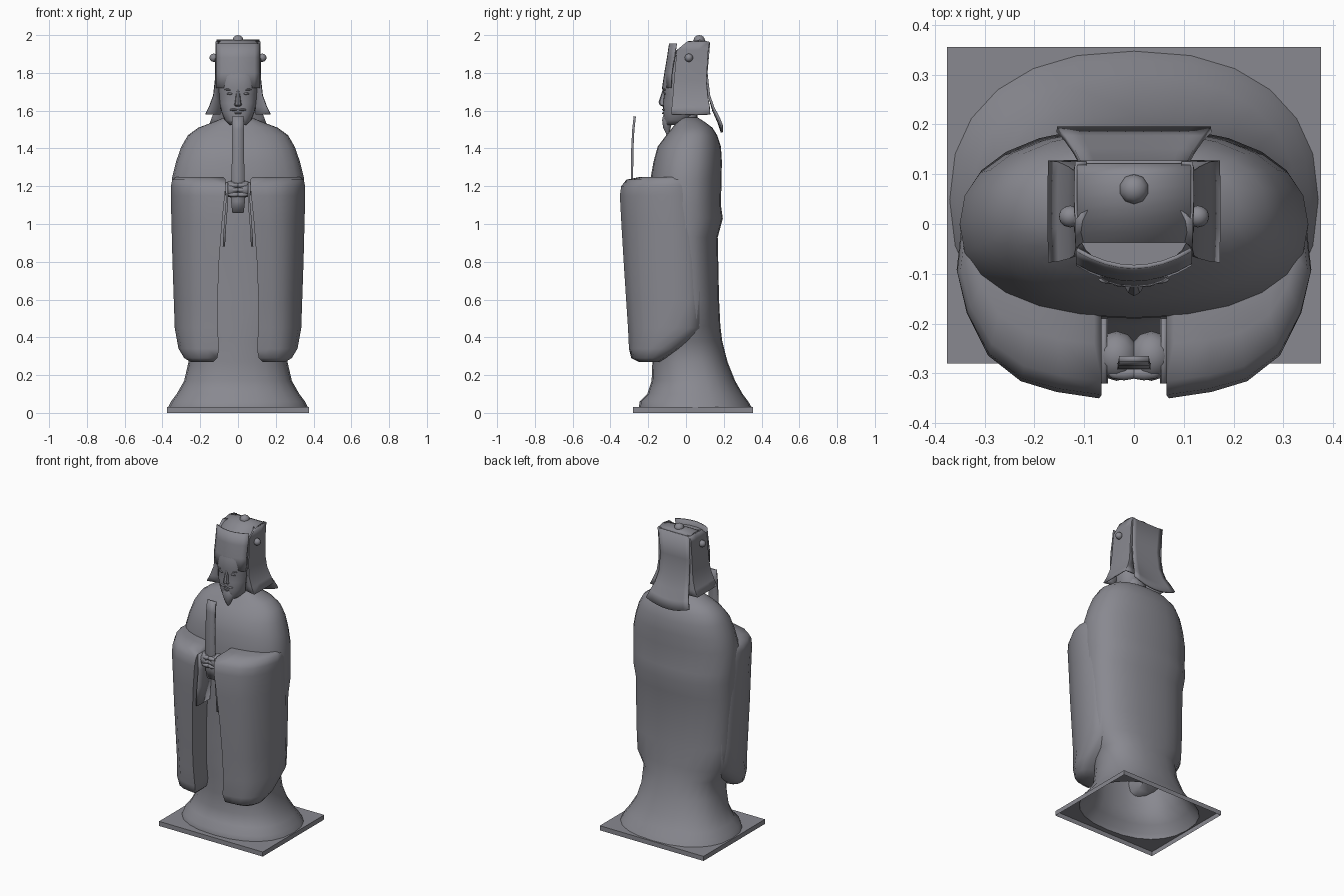
import bpy, bmesh
from math import sin, cos, pi, copysign, radians
from mathutils import Vector

cube = bpy.data.objects.get("Cube")
if cube:
    bpy.data.objects.remove(cube, do_unlink=True)

stone = bpy.data.materials.new("grey_stone")
stone.use_nodes = True
GREY = (0.25, 0.25, 0.28, 1)
stone.diffuse_color = GREY
stone.node_tree.nodes["Principled BSDF"].inputs["Base Color"].default_value = GREY


def finish(name, bm, angle=40):
    """Turn a bmesh into a smooth-shaded object."""
    bmesh.ops.recalc_face_normals(bm, faces=bm.faces[:])
    mesh = bpy.data.meshes.new(name)
    bm.to_mesh(mesh)
    bm.free()
    mesh.materials.append(stone)
    obj = bpy.data.objects.new(name, mesh)
    bpy.context.collection.objects.link(obj)
    bpy.ops.object.select_all(action="DESELECT")
    obj.select_set(True)
    bpy.context.view_layer.objects.active = obj
    bpy.ops.object.shade_smooth_by_angle(angle=radians(angle))
    return obj


def oval(z, half_width, front, back, power=2.3, count=24):
    """Rounded horizontal ring, symmetric in x."""
    mid, depth = (front + back) / 2, (back - front) / 2
    ring = []
    for i in range(count):
        c, s = cos(2 * pi * i / count), sin(2 * pi * i / count)
        ring.append(Vector((copysign(abs(c) ** (2 / power), c) * half_width,
                            copysign(abs(s) ** (2 / power), s) * depth + mid, z)))
    return ring


def loft(name, rings, bottom=True, top=True, angle=40):
    """Skin a stack of equal rings."""
    bm = bmesh.new()
    loops = [[bm.verts.new(p) for p in ring] for ring in rings]
    n = len(loops[0])
    for low, high in zip(loops, loops[1:]):
        for i in range(n):
            j = (i + 1) % n
            bm.faces.new((low[i], low[j], high[j], high[i]))
    if bottom:
        bm.faces.new(loops[0])
    if top:
        bm.faces.new(loops[-1])
    return finish(name, bm, angle)


def sheet(name, rows, thickness):
    """Cloth or panel made from rows of points."""
    bm = bmesh.new()
    grid = [[bm.verts.new(p) for p in row] for row in rows]
    for a, b in zip(grid, grid[1:]):
        for i in range(len(a) - 1):
            bm.faces.new((a[i], a[i + 1], b[i + 1], b[i]))
    obj = finish(name, bm)
    solid = obj.modifiers.new("thickness", "SOLIDIFY")
    solid.thickness = thickness
    solid.offset = 0
    return obj


def ball(name, place, size, segments=12):
    bm = bmesh.new()
    bmesh.ops.create_uvsphere(bm, u_segments=segments, v_segments=8, radius=1)
    bmesh.ops.scale(bm, vec=size, verts=bm.verts)
    bmesh.ops.translate(bm, vec=place, verts=bm.verts)
    return finish(name, bm, 60)


# Robe: open at the hem, wide behind the sleeves, closing at the collar
robe = [(.03, .37, -.25, .347), (.06, .355, -.245, .33), (.1, .325, -.205, .3),
        (.17, .285, -.182, .26), (.27, .262, -.178, .22), (.38, .262, -.18, .192),
        (.46, .318, -.18, .182), (.6, .33, -.18, .175), (.93, .342, -.185, .168),
        (1.03, .347, -.19, .195), (1.1, .35, -.19, .185), (1.24, .35, -.188, .188),
        (1.33, .328, -.172, .19), (1.41, .3, -.15, .185), (1.47, .265, -.105, .165),
        (1.51, .21, -.072, .14), (1.54, .13, -.048, .1), (1.565, .07, -.03, .06)]
robe_rings = [oval(*level) for level in robe]
loft("robe", robe_rings, bottom=False, angle=60)

# Base plate: open underneath, with a hole below the robe
bm = bmesh.new()
corners = [(-.375, -.28), (.375, -.28), (.375, .355), (-.375, .355)]
rim = [bm.verts.new((x, y, .03)) for x, y in corners]
foot = [bm.verts.new((p.x, p.y, .03)) for p in robe_rings[0]]
edges = [bm.edges.new((loop[i - 1], loop[i])) for loop in (rim, foot) for i in range(len(loop))]
bmesh.ops.triangle_fill(bm, use_beauty=True, edges=edges)
floor = [bm.verts.new((x, y, 0)) for x, y in corners]
for i in range(4):
    bm.faces.new((rim[i - 1], rim[i], floor[i], floor[i - 1]))
finish("base_plate", bm, 20)

# Hanging sleeves: inner x, outer x, front y, back y at each height
outline = [(0, 0), (.3, .03), (.55, .08), (.78, .2), (.93, .4), (1, .6), (.97, .78),
           (.86, .9), (.5, .98), (.1, .95), (0, .6), (0, .3)]
sleeve = [(.27, .13, .25, -.25, -.14), (.29, .11, .285, -.29, -.1), (.34, .1, .315, -.302, -.02),
          (.45, .108, .335, -.307, .11), (.6, .108, .34, -.317, .115), (.8, .1, .347, -.33, .11),
          (1, .085, .352, -.342, .1), (1.15, .07, .356, -.35, .08), (1.2, .065, .355, -.343, .07),
          (1.235, .065, .348, -.315, .06), (1.25, .08, .325, -.24, .05)]
for side, label in ((1, "left"), (-1, "right")):
    loft(label + "_sleeve",
         [[(side * (a + u * (b - a)), f + v * (k - f), z) for u, v in outline]
          for z, a, b, f, k in sleeve], angle=60)

    # Inner cuff hanging beside the hands
    sheet(label + "_cuff",
          [[(side * x, y, z) for y in (-.32, -.26, -.19)]
           for z, x in ((.88, .075), (1.0, .068), (1.12, .058), (1.22, .06))], .012)

    # Hand with knuckles
    ball(label + "_hand", (side * .035, -.265, 1.185), (.045, .05, .045))
    for k in range(3):
        ball(label + "_finger", (side * .02, -.3, 1.155 + .025 * k), (.034, .014, .013), 8)

    # Hat side flap, flaring at the bottom, its edges folded in toward the head
    flap = [(1.58, .17, -.075, .125), (1.62, .15, -.072, .122), (1.68, .128, -.066, .112),
            (1.76, .119, -.06, .105), (1.92, .116, -.045, .115), (1.965, .116, .01, .122)]
    sheet(label + "_hat_flap",
          [[(side * .095, f + .02, z)] + [(side * x, f + t * (b - f), z) for t in (0, .33, .67, 1)]
           + [(side * .095, b, z)] for z, x, f, b in flap], .008)
    ball(label + "_hat_knob", (side * .128, .015, 1.88), (.023, .022, .022))

    # Brow, eye and moustache
    ball(label + "_brow", (side * .042, -.112, 1.712), (.03, .009, .006), 8)
    ball(label + "_eye", (side * .042, -.111, 1.69), (.018, .008, .006), 8)
    ball(label + "_moustache", (side * .022, -.117, 1.605), (.024, .01, .006), 8)

# Head and neck, with the forehead sloping back into the hat
head = [(1.525, .045, -.11, 0), (1.55, .07, -.117, .03), (1.59, .087, -.12, .05),
        (1.64, .098, -.122, .06), (1.685, .101, -.117, .06), (1.72, .104, -.127, .06),
        (1.78, .106, -.118, .06), (1.86, .108, -.102, .06), (1.92, .11, -.085, .06)]
loft("head", [oval(*level) for level in head], angle=60)
loft("neck", [oval(z, .062, -.06, .06) for z in (1.5, 1.6)])

# Nose, lip and beard
loft("nose", [oval(z, w, f, -.1, 2, 8) for z, w, f in
              ((1.62, .012, -.12), (1.63, .021, -.14), (1.645, .016, -.145), (1.71, .008, -.124))])
ball("lip", (0, -.12, 1.587), (.02, .008, .005), 8)
loft("beard", [oval(z, w, f, b, 2, 10) for z, w, f, b in
               ((1.475, .006, -.105, -.09), (1.51, .025, -.122, -.08),
                (1.55, .04, -.128, -.07), (1.575, .03, -.122, -.08))])

# Hat crown with an arched top
steps = [i / 4 for i in range(-4, 5)]
loft("hat_crown", [oval(z, .114, f, b, 6) for z, f, b in
                   ((1.66, -.02, .1), (1.75, -.05, .1), (1.9, -.06, .11))], top=False)
sheet("hat_crown_top", [[(.114 * t, .03 + .09 * s, 1.972 - 5 * (.09 * s - .04) ** 2) for t in (-1, 0, 1)]
                        for s in steps], .008)

# Bowed front panel and flared back flap
sheet("hat_front_panel",
      [[(t * .115, f + .035 * t * t, z) for t in steps]
       for z, f in ((1.72, -.115), (1.8, -.111), (1.88, -.097), (1.955, -.086))], .008)
sheet("hat_back_flap",
      [[(t * w, y, z + rise * t * t) for t in steps] for z, w, y, rise in
       ((1.485, .155, .19, .035), (1.54, .138, .172, .025), (1.6, .12, .145, .015),
        (1.68, .108, .122, 0), (1.8, .105, .108, 0), (1.96, .11, .122, 0))], .012)
ball("hat_top_knob", (0, .07, 1.973), (.03, .03, .027), 10)

# Held tablet, tapering and gently curved
sheet("tablet", [[(-w, y, z), (w, y, z)] for z, w, y in
                 ((1.06, .03, -.272), (1.12, .037, -.278), (1.25, .034, -.286),
                  (1.4, .032, -.284), (1.5, .031, -.279), (1.57, .03, -.271))], .012)
